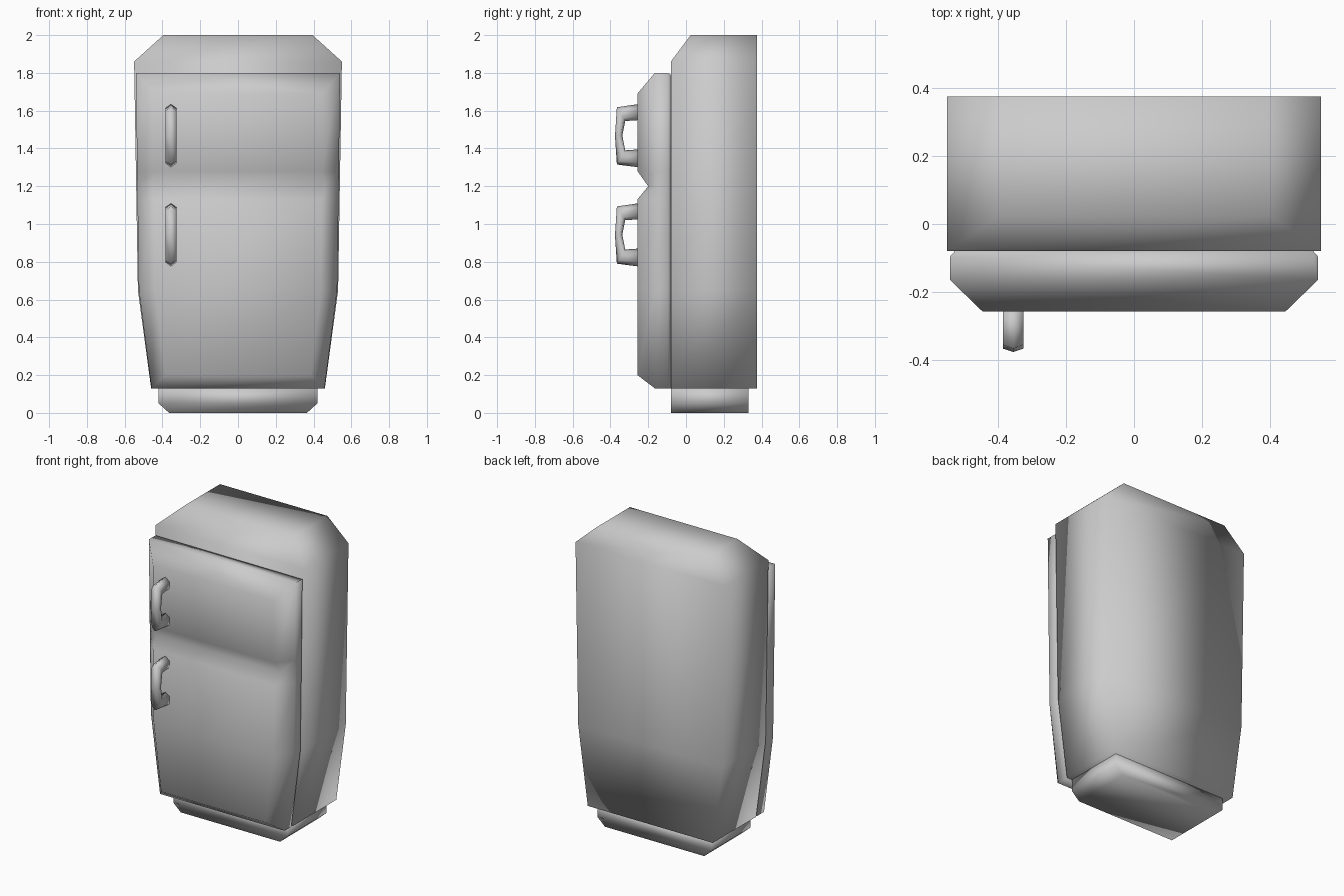
import bpy, bmesh

if "Cube" in bpy.data.objects:
    bpy.data.objects.remove(bpy.data.objects["Cube"])


def loft(name, rings, caps):
    """Skin a stack of equal-sized closed rings; caps lists index groups closing each end."""
    bm = bmesh.new()
    vs = [[bm.verts.new(p) for p in ring] for ring in rings]
    n = len(rings[0])
    for a, b in zip(vs, vs[1:]):
        for i in range(n):
            j = (i + 1) % n
            bm.faces.new((a[i], a[j], b[j], b[i]))
    for end in (vs[0], vs[-1]):
        for group in caps:
            bm.faces.new([end[i] for i in group])
    bmesh.ops.recalc_face_normals(bm, faces=bm.faces)
    mesh = bpy.data.meshes.new(name)
    bm.to_mesh(mesh)
    bm.free()
    mesh.shade_smooth()
    ob = bpy.data.objects.new(name, mesh)
    bpy.context.collection.objects.link(ob)
    return ob


def box_ring(w, z, front, back):
    return [(-w, front, z), (w, front, z), (w, back, z), (-w, back, z)]


# Cabinet: tapered sides, sloped top front edge
cabinet_rows = [(0.46, 0.13, -0.08), (0.53, 0.65, -0.08),
                (0.55, 1.86, -0.08), (0.395, 2.0, 0.025)]
loft("cabinet", [box_ring(w, z, f, 0.375) for w, z, f in cabinet_rows], [range(4)])

# Plinth under the cabinet
plinth_rows = [(0.365, 0.0), (0.42, 0.05), (0.42, 0.13)]
loft("plinth", [box_ring(w, z, -0.08, 0.33) for w, z in plinth_rows], [range(4)])


# Door panel: rows of outer half width/height, inner half width/height, front depth
def door_ring(w, z, wi, zi, yf, dz):
    half = [(w - 0.015, -0.078, z + dz), (w, -0.095, z), (w, -0.165, z), (wi, yf, zi)]
    return [(-x, y, h) for x, y, h in half] + half[::-1]


door_rows = [(0.458, 0.13, 0.385, 0.20, -0.257, 0.0),
             (0.525, 0.65, 0.44, 0.65, -0.257, 0),
             (0.532, 1.13, 0.445, 1.13, -0.257, 0),
             (0.533, 1.20, 0.46, 1.20, -0.20, 0),
             (0.534, 1.28, 0.445, 1.28, -0.257, 0),
             (0.54, 1.80, 0.445, 1.69, -0.257, -0.012)]
loft("door", [door_ring(*r) for r in door_rows], [(0, 1, 2, 5, 6, 7), (2, 3, 4, 5)])

# Handles: hexagonal bar between an outer and an inner side profile
outer = [(-0.25, 1.635), (-0.366, 1.618), (-0.376, 1.465), (-0.366, 1.315), (-0.25, 1.30)]
inner = [(-0.25, 1.55), (-0.322, 1.545), (-0.337, 1.468), (-0.322, 1.39), (-0.25, 1.395)]
section = [(0, 0), (0.03, 0.25), (0.03, 0.8), (0, 1), (-0.03, 0.8), (-0.03, 0.25)]
for name, drop in (("upper_handle", 0), ("lower_handle", 0.525)):
    rings = [[(-0.355 + dx, o[0] + (i[0] - o[0]) * t, o[1] + (i[1] - o[1]) * t - drop)
              for dx, t in section] for o, i in zip(outer, inner)]
    loft(name, rings, [range(6)])
